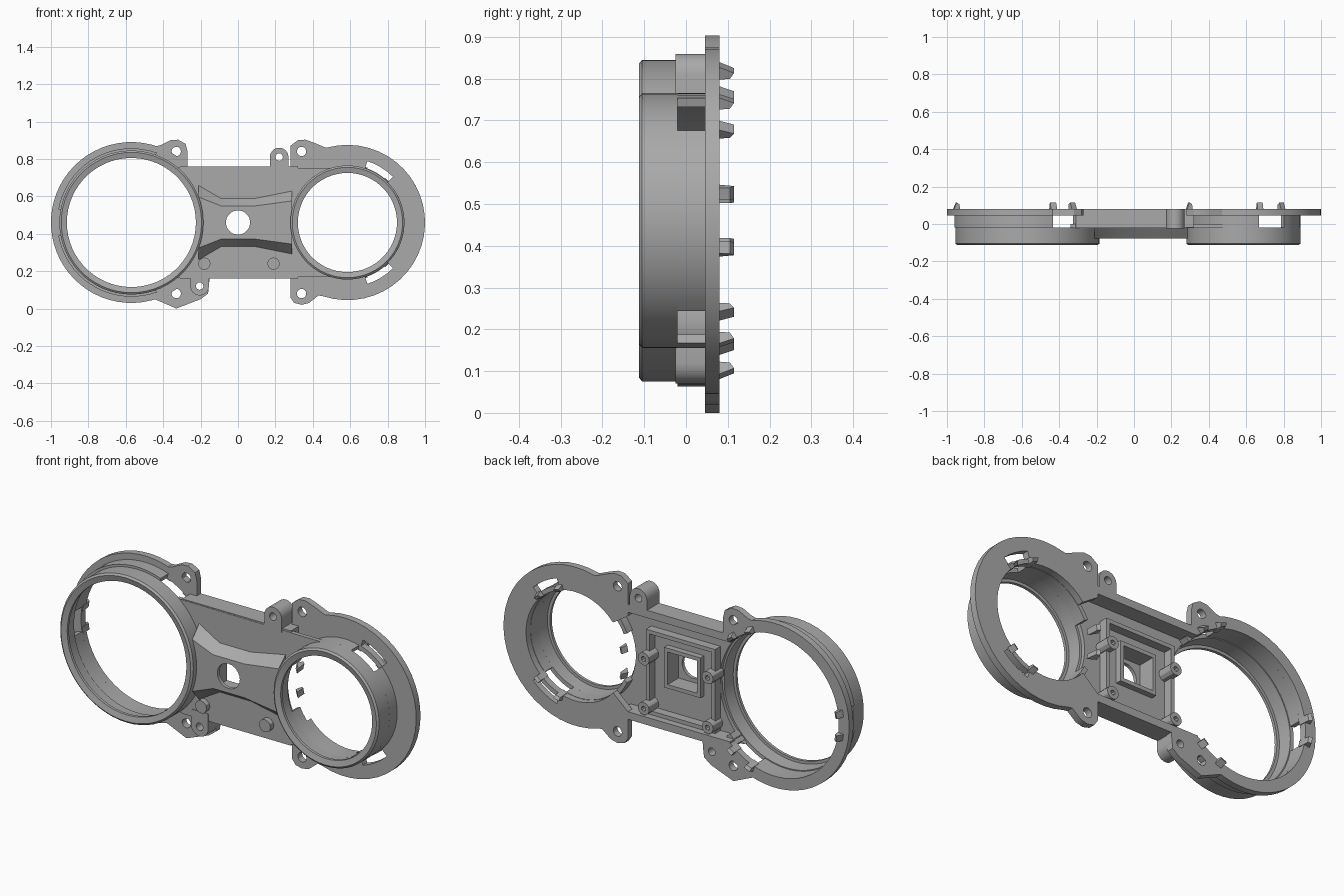
import bpy, bmesh, math

cube = bpy.data.objects.get("Cube")
if cube:
    bpy.data.objects.remove(cube, do_unlink=True)

ZC = 0.46            # height of both ring centres
LX, RX = -0.57, 0.585

gray = bpy.data.materials.new("mid gray")
gray.use_nodes = True
gray.diffuse_color = (0.4, 0.4, 0.4, 1)
gray.node_tree.nodes["Principled BSDF"].inputs["Base Color"].default_value = (0.4, 0.4, 0.4, 1)


def finish(name, bm):
    bmesh.ops.recalc_face_normals(bm, faces=bm.faces[:])
    mesh = bpy.data.meshes.new(name)
    bm.to_mesh(mesh)
    bm.free()
    mesh.materials.append(gray)
    obj = bpy.data.objects.new(name, mesh)
    bpy.context.collection.objects.link(obj)
    bpy.ops.object.select_all(action='DESELECT')
    obj.select_set(True)
    bpy.context.view_layer.objects.active = obj
    bpy.ops.object.shade_smooth_by_angle(angle=math.radians(30))
    return obj


def arc(cx, cz, r, a0, a1, step=7.5):
    """Points along an arc, angles in degrees."""
    n = max(1, round(abs(a1 - a0) / step))
    angles = [math.radians(a0 + (a1 - a0) * i / n) for i in range(n + 1)]
    return [(cx + r * math.cos(a), cz + r * math.sin(a)) for a in angles]


def circle(cx, cz, r, sides=16):
    return arc(cx, cz, r, 0, 360, 360 / sides)[:-1]


def rect(x0, x1, z0, z1):
    return [(x0, z0), (x1, z0), (x1, z1), (x0, z1)]


def flip(points):
    """Mirror points about the ring centre line."""
    return [(x, 2 * ZC - z) for x, z in points]


def plate(name, outline, y0, y1, holes=(), taper=1.0):
    """Solid plate with holes; taper narrows the front outline in height."""
    bm = bmesh.new()
    twin = {}
    rings = []
    for i, loop in enumerate([outline, *holes]):
        k = taper if i == 0 else 1.0
        front = [bm.verts.new((x, y0, ZC + (z - ZC) * k)) for x, z in loop]
        back = [bm.verts.new((x, y1, z)) for x, z in loop]
        twin.update(zip(front, back))
        rings.append((front, back))
        for a, b in zip(front, front[1:] + front[:1]):
            bm.edges.new((a, b))
    bmesh.ops.triangle_fill(bm, use_beauty=True, edges=bm.edges[:], normal=(0, -1, 0))
    for face in bm.faces[:]:
        bm.faces.new([twin[v] for v in reversed(face.verts)])
    for front, back in rings:
        n = len(front)
        for i in range(n):
            j = (i + 1) % n
            bm.faces.new((front[i], front[j], back[j], back[i]))
    return finish(name, bm)


def sweep(name, cx, profile, spans=((0, 360),)):
    """Turn a closed (radius, y) profile about a ring centre over angle spans."""
    bm = bmesh.new()
    for a0, a1 in spans:
        full = a1 - a0 == 360
        n = max(2, round((a1 - a0) / 6))
        rows = []
        for i in range(n if full else n + 1):
            a = math.radians(a0 + (a1 - a0) * i / n)
            rows.append([bm.verts.new((cx + r * math.cos(a), y, ZC + r * math.sin(a)))
                         for r, y in profile])
        pairs = list(zip(rows, rows[1:]))
        if full:
            pairs.append((rows[-1], rows[0]))
        else:
            bm.faces.new(rows[0])
            bm.faces.new(rows[-1])
        m = len(profile)
        for p, q in pairs:
            for j in range(m):
                k = (j + 1) % m
                bm.faces.new((p[j], p[k], q[k], q[j]))
    return finish(name, bm)


def band(r0, r1, y0, y1):
    return [(r0, y0), (r1, y0), (r1, y1), (r0, y1)]


# Large ring: lipped front tube, rear wall with three windows, flange
sweep("large_ring_tube", LX, [(0.345, -0.105), (0.375, -0.113), (0.385, -0.105),
      (0.385, -0.02), (0.365, -0.02), (0.36, -0.09), (0.345, -0.09)])
sweep("large_ring_rear_wall", LX, band(0.37, 0.397, -0.02, 0.045),
      [(40, 49), (70, 170), (190, 290), (311, 320)])
sweep("large_ring_flange", LX, band(0.37, 0.43, 0.045, 0.08), [(46, 314)])

# Small ring: lipped front tube and rear wall with windows
sweep("small_ring_tube", RX, [(0.265, -0.105), (0.295, -0.113), (0.305, -0.105),
      (0.305, -0.02), (0.283, -0.02), (0.28, -0.09), (0.265, -0.09)])
sweep("small_ring_rear_wall", RX, band(0.283, 0.305, -0.02, 0.045),
      [(-45, 45), (74, 155), (205, 286)])

# Wide flange of the small ring, with two screw ears and two slots
upper_ear = [(0.47, 0.86), (0.41, 0.885), (0.36, 0.903), (0.32, 0.9), (0.28, 0.87), (0.28, 0.7)]
lower_ear = [(0.28, 0.2), (0.28, 0.06), (0.3, 0.03), (0.34, 0.02), (0.38, 0.03), (0.43, 0.07)]
slot = arc(RX, ZC, 0.345, 45, 72) + arc(RX, ZC, 0.308, 72, 45)
plate("small_ring_flange",
      arc(RX, ZC, 0.415, -108, 104) + upper_ear + arc(RX, ZC, 0.285, 140, -140) + lower_ear,
      0.045, 0.08,
      [slot, flip(slot), circle(0.34, 0.84, 0.025), circle(0.34, 0.08, 0.025)])

# Screw ears on the large ring
plate("large_ring_upper_ear",
      [(-0.47, 0.86), (-0.41, 0.875), (-0.36, 0.9), (-0.32, 0.903), (-0.28, 0.88),
       (-0.27, 0.84), (-0.27, 0.74), (-0.31, 0.74), (-0.4, 0.8)],
      0.045, 0.08, [circle(-0.33, 0.84, 0.025)])
plate("large_ring_lower_ear",
      [(-0.47, 0.06), (-0.41, 0.035), (-0.33, 0.0), (-0.2, 0.05), (-0.16, 0.08),
       (-0.15, 0.18), (-0.31, 0.18), (-0.4, 0.12)],
      0.045, 0.08, [circle(-0.33, 0.08, 0.025), circle(-0.205, 0.12, 0.02)])

# Screw bosses beside the bridge
plate("upper_boss", arc(0.22, 0.81, 0.05, 0, 180, 20) + [(0.17, 0.74), (0.27, 0.74)],
      -0.025, 0.08, [circle(0.22, 0.81, 0.02)])
plate("lower_boss", arc(-0.205, 0.12, 0.05, 180, 360, 20) + [(-0.155, 0.2), (-0.255, 0.2)],
      -0.025, 0.08, [circle(-0.205, 0.12, 0.02)])

# Bridge floor between the rings, with edge walls
opening = rect(-0.085, 0.085, ZC - 0.085, ZC + 0.085)
plate("bridge_floor",
      arc(LX, ZC, 0.375, -52, 52) + arc(RX, ZC, 0.295, 100, 260),
      -0.022, 0.0, [opening])
wall = rect(-0.31, 0.32, 0.72, 0.76)
plate("bridge_upper_wall", wall, -0.02, 0.08)
plate("bridge_lower_wall", flip(wall), -0.02, 0.08)

# Flared hub in front of the bridge, hollow behind its drilled face
flare = [(-0.21, 0.66), (-0.09, 0.59), (0.09, 0.59), (0.29, 0.63)]
plate("hub_body", flare + flip(flare)[::-1], -0.078, -0.02, [opening], taper=0.68)
plate("hub_face", opening, -0.078, -0.06, [circle(0, ZC, 0.065, 20)])

# Raised rear frames around the hub
plate("inner_rear_frame", rect(-0.105, 0.105, 0.355, 0.565), 0.0, 0.03, [opening])
plate("outer_rear_frame", rect(-0.2, 0.2, 0.2, 0.64), 0.0, 0.045,
      [rect(-0.18, 0.18, 0.22, 0.62)])

# Rear screw posts with hollow centres, and small front bosses
for side, x in (("right", -0.18), ("left", 0.19)):
    for level, z in (("lower", 0.24), ("upper", 0.5)):
        plate(f"{side}_{level}_rear_post", circle(x, z, 0.033, 12), -0.01, 0.08,
              [circle(x, z, 0.013, 8)])
    plate(f"{side}_front_boss", circle(x, 0.24, 0.033, 12), -0.05, -0.02)

# Snap clips at the window edges
large_clip = [(0.365, 0.045), (0.4, 0.08), (0.385, 0.115), (0.37, 0.105)]
sweep("large_ring_clips", LX, large_clip,
      [(c + d - 2.5, c + d + 2.5) for c in (60, 180, 300) for d in (-9, 9)])
small_clip = [(0.28, 0.045), (0.312, 0.08), (0.3, 0.115), (0.285, 0.105)]
sweep("small_ring_clips", RX, small_clip,
      [(c + d - 3, c + d + 3) for c in (60, 180, 300) for d in (-13, 13)])
